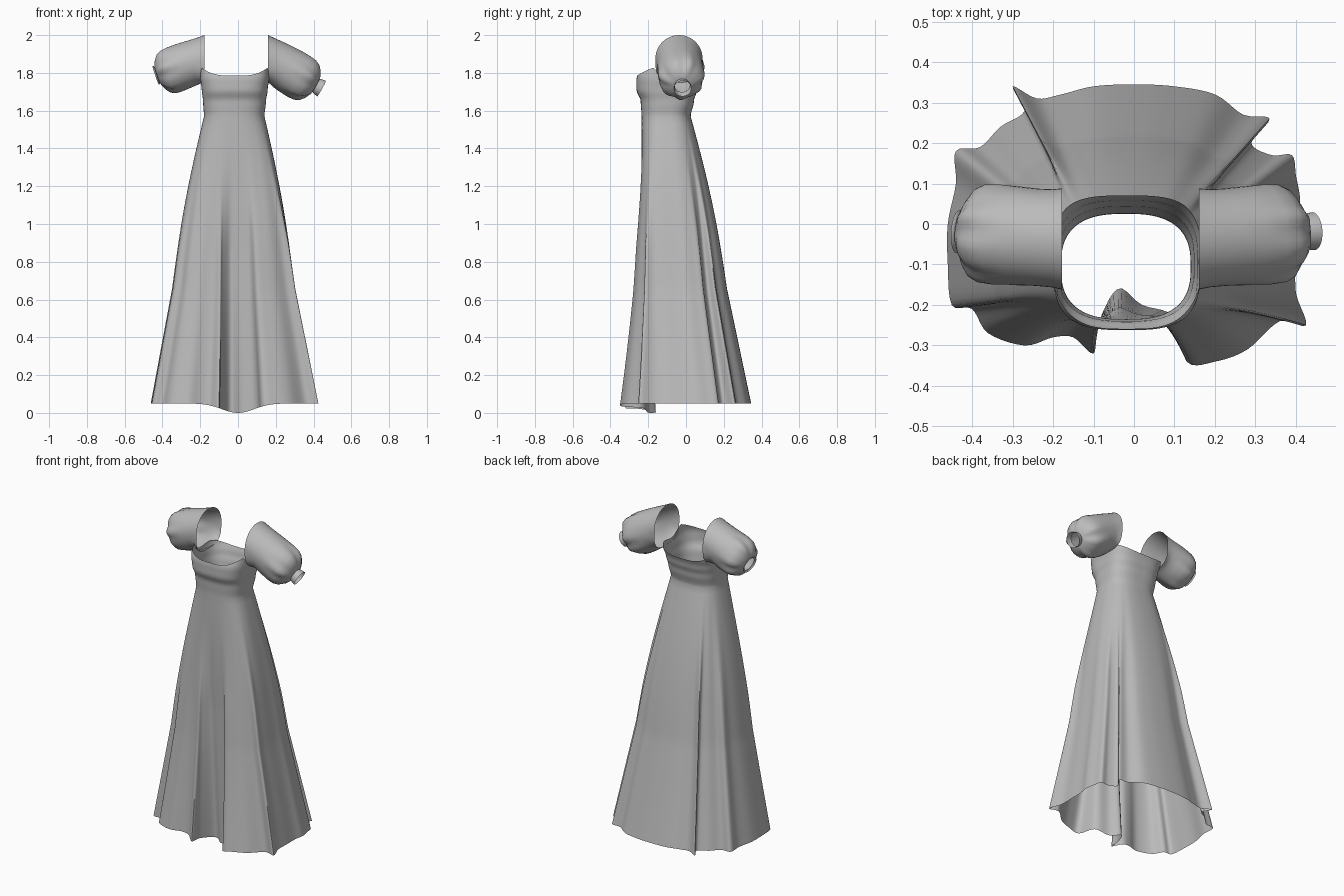
import bpy, bmesh
from math import sin, cos, pi, atan2, exp, copysign, tau
from mathutils import Vector

cube = bpy.data.objects.get("Cube")
if cube:
    bpy.data.objects.remove(cube, do_unlink=True)

grey = bpy.data.materials.new("grey cloth")
grey.use_nodes = True
COLOUR = (0.5, 0.5, 0.5, 1)
grey.diffuse_color = COLOUR
bsdf = grey.node_tree.nodes["Principled BSDF"]
bsdf.inputs["Base Color"].default_value = COLOUR
bsdf.inputs["Roughness"].default_value = 0.8


def lerp(a, b, t):
    return a + (b - a) * t


def loft(name, rings):
    """Skin a list of closed rings into one open, smooth cloth surface."""
    bm = bmesh.new()
    rows = [[bm.verts.new(p) for p in ring] for ring in rings]
    n = len(rows[0])
    for low, high in zip(rows, rows[1:]):
        for i in range(n):
            j = (i + 1) % n
            bm.faces.new((low[i], low[j], high[j], high[i]))
    mesh = bpy.data.meshes.new(name)
    bm.to_mesh(mesh)
    bm.free()
    mesh.materials.append(grey)
    obj = bpy.data.objects.new(name, mesh)
    bpy.context.collection.objects.link(obj)
    bpy.ops.object.select_all(action='DESELECT')
    obj.select_set(True)
    bpy.context.view_layer.objects.active = obj
    bpy.ops.object.shade_smooth_by_angle(angle=pi / 3)


def power(v, e):
    return copysign(abs(v) ** e, v)


# Hem outline with its folds, anticlockwise from the left side
HEM = [(.4, 0), (.41, .06), (.4, .12), (.39, .17), (.34, .17), (.29, .2),
       (.335, .26), (.27, .27), (.2, .32), (.1, .34), (0, .345), (-.1, .34),
       (-.18, .32), (-.24, .31), (-.3, .34), (-.27, .28), (-.33, .24),
       (-.38, .19), (-.44, .18), (-.44, .1), (-.46, 0), (-.46, -.1),
       (-.45, -.2), (-.4, -.21), (-.36, -.27), (-.27, -.3), (-.2, -.28),
       (-.15, -.28), (-.1, -.32), (-.09, -.25), (-.04, -.16), (.02, -.2),
       (.1, -.23), (.13, -.34), (.2, -.34), (.28, -.31), (.36, -.24),
       (.425, -.25), (.4, -.17), (.4, -.08)]
COUNT = len(HEM)

# Each hem point hangs from an evenly spread angle on the waist
raw = []
for x, y in HEM:
    a = atan2(y / .34, x / .44)
    if raw:
        while a < raw[-1] - pi:
            a += tau
    raw.append(a)


def turn(i):
    return raw[i % COUNT] + tau * (i // COUNT)


def control(i):
    """Folded position, waist angle, and softened position of a hem point."""
    x, y = HEM[i % COUNT]
    near = [HEM[(i + k) % COUNT] for k in range(-2, 3)]
    angle = sum(turn(i + k) for k in range(-2, 3)) / 5
    soft = [sum(p[axis] for p in near) / 5 * 1.03 for axis in (0, 1)]
    return Vector((x, y, angle, *soft))


def spline(i, t):
    p, q, r, s = (control(i + k) for k in (-1, 0, 1, 2))
    return q + (r - p) * t / 2 + (p - q * 2.5 + r * 2 - s / 2) * t**2 \
        + (q * 3 - p - r * 3 + s) * t**3 / 2


columns = [spline(i, k / 5) for i in range(COUNT) for k in range(5)]

# Bodice sections: height, right, left, front, back
WAIST = 1.57
SECTIONS = [(WAIST, -.18, .14, -.235, .025), (1.65, -.185, .148, -.24, .042),
            (1.71, -.192, .157, -.262, .058), (1.77, -.2, .165, -.262, .075),
            (1.84, -.2, .165, -.235, .078)]


def bodice_point(a, z):
    for low, high in zip(SECTIONS, SECTIONS[1:]):
        if z <= high[0]:
            break
    t = (z - low[0]) / (high[0] - low[0])
    t = t * t * (3 - 2 * t)
    x0, x1, y0, y1 = (lerp(p, q, t) for p, q in zip(low[1:], high[1:]))
    square = lerp(.75, .6, (z - WAIST) / .25)
    return Vector(((x0 + x1) / 2 + (x1 - x0) / 2 * power(cos(a), square),
                   (y0 + y1) / 2 + (y1 - y0) / 2 * power(sin(a), square), z))


def neckline(a):
    face = 1.785 + .05 * cos(a)**2 if sin(a) < 0 else 1.75 + .04 * cos(a)**2
    return lerp(1.77, face, min(1, abs(sin(a)) / .4))


def skirt_point(col, u):
    fold_x, fold_y, a, soft_x, soft_y = col
    fold = min(1, u / .45)
    x, y = lerp(soft_x, fold_x, fold), lerp(soft_y, fold_y, fold)
    top = bodice_point(a, WAIST)
    hem_z = .05 - .05 * exp(-(fold_x / .12)**2) if fold_y < 0 else .05
    s = u + .055 * sin(pi * min(1, u / .6))
    front = max(0, min(1, -y / .3))
    return Vector((lerp(top.x, x, s), lerp(top.y, y, s ** (1 + .7 * front)),
                   lerp(WAIST, hem_z, u)))


# Gown: skirt rings from hem to waist, then bodice rings to the neckline
SKIRT_ROWS, BODICE_ROWS = 40, 14
rings = [[skirt_point(c, 1 - r / SKIRT_ROWS) for c in columns]
         for r in range(SKIRT_ROWS)]
rings += [[bodice_point(c.z, lerp(WAIST, neckline(c.z), r / BODICE_ROWS))
           for c in columns] for r in range(BODICE_ROWS + 1)]
loft("gown_body", rings)

# Sleeve profile: distance along the sleeve, radius
PUFF = [(0, .125), (.1, .121), (.25, .12), (.45, .122), (.65, .122),
        (.78, .117), (.88, .103), (.95, .08), (1, .055), (1.01, .04)]
SIDES = 48


def sleeve(name, shoulder, tip, cuff):
    """Puffed sleeve, open at the armhole and gathered into a narrow cuff."""
    start, end = Vector(shoulder), Vector(tip)
    axis = (end - start).normalized()
    outward = Vector((copysign(1, axis.x), 0, 0))
    rings = []
    for t, r in PUFF + cuff:
        normal = outward.lerp(axis, min(1, t * 2.5)).normalized()
        across = Vector((0, 1, 0))
        across = (across - normal * across.dot(normal)).normalized()
        up = normal.cross(across) * outward.x
        if up.z < 0:
            up.negate()
        centre = start.lerp(end, t)
        gather = .05 * max(0, min(1, (t - .5) * 3)) if t < 1 else 0
        # The lower armhole squares off to meet the corners of the neckline
        corner = lerp(.6, 1, min(1, t * 4))
        ring = []
        for i in range(SIDES):
            a = tau * i / SIDES
            pleat = 1 + gather * (sin(7 * a) + .5 * sin(11 * a + 1))
            e = corner if sin(a) < 0 else 1
            ring.append(centre + (across * power(cos(a), e)
                                  + up * power(sin(a), e)) * r * pleat)
        rings.append(ring)
    loft(name, rings)


sleeve("left_sleeve", (.16, -.037, 1.875), (.41, -.02, 1.735),
       [(1.06, .044), (1.13, .047)])
sleeve("right_sleeve", (-.178, -.037, 1.875), (-.425, -.02, 1.79),
       [(1.02, .05), (1.04, .053)])
